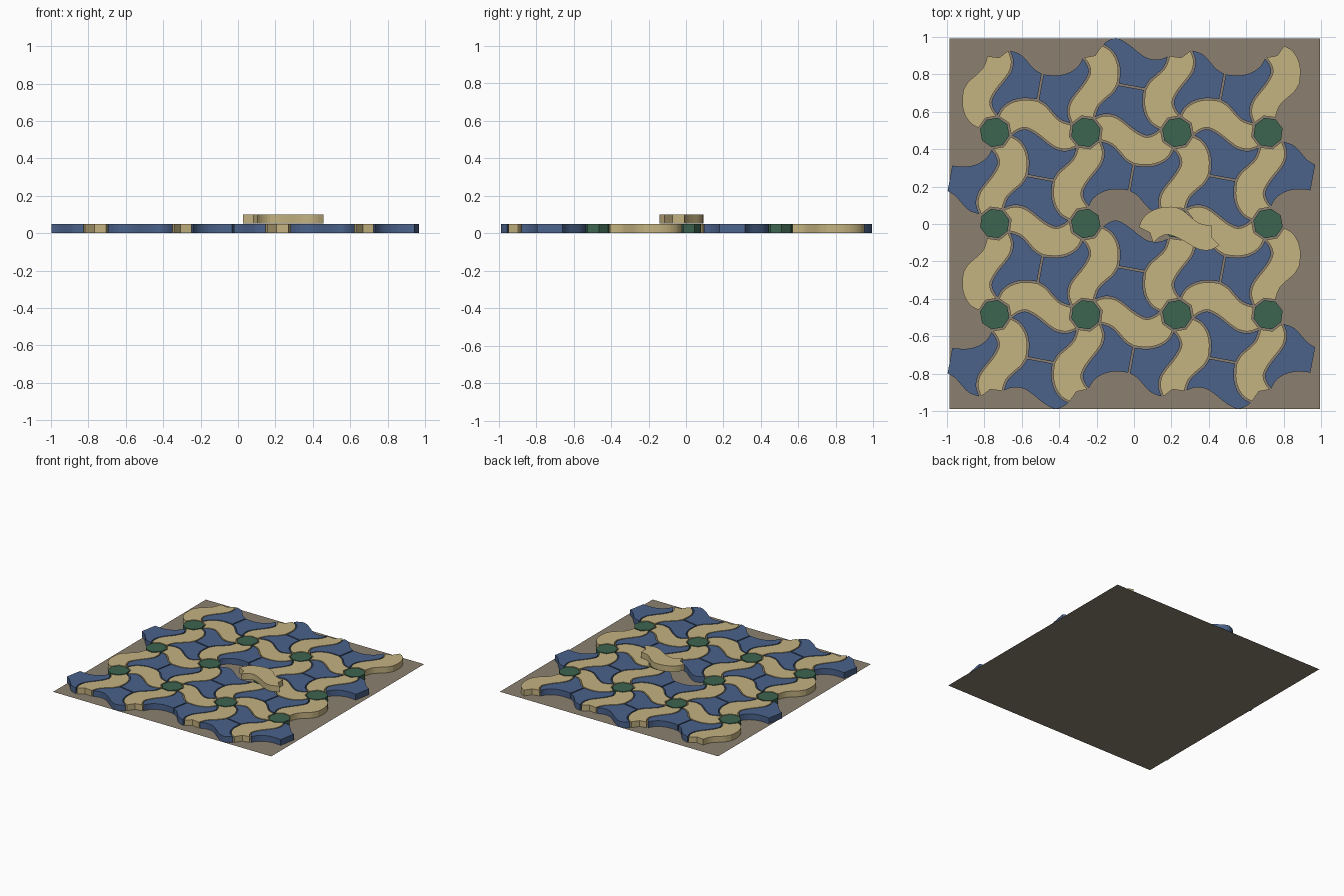
import bpy, bmesh, math
from mathutils import Vector, Matrix

if "Cube" in bpy.data.objects:
    bpy.data.objects.remove(bpy.data.objects["Cube"])

PITCH = 0.4873              # distance between octagon centres
S = PITCH / 91              # profile unit
X0, Y0 = -0.745, -0.972     # lower left grid node
GAP = 0.005                 # half of the joint between tiles
THICK = 0.05


def material(name, rgb):
    m = bpy.data.materials.new(name)
    m.diffuse_color = (*rgb, 1)
    m.use_nodes = True
    m.node_tree.nodes["Principled BSDF"].inputs["Base Color"].default_value = m.diffuse_color
    return m


TAN = material("sand_tan", (0.55, 0.445, 0.216))
BLUE = material("slate_blue", (0.069, 0.122, 0.255))
GREEN = material("deep_green", (0.045, 0.127, 0.08))
BROWN = material("bed_brown", (0.26, 0.216, 0.162))


def smooth_curve(points, steps=3):
    """Catmull-Rom curve through the points."""
    p = [Vector(q) for q in points]
    p = [2 * p[0] - p[1]] + p + [2 * p[-1] - p[-2]]
    out = []
    for a, b, c, d in zip(p, p[1:], p[2:], p[3:]):
        for n in range(steps):
            t = n / steps
            out.append(0.5 * (2 * b + (c - a) * t + (2 * a - 5 * b + 4 * c - d) * t * t
                              + (3 * b - a - 3 * c + d) * t ** 3))
    return out + [p[-2]]


def inset(poly, g):
    """Shrink a counter-clockwise outline by g."""
    out = []
    for n, p in enumerate(poly):
        d1 = (p - poly[n - 1]).normalized()
        d2 = (poly[(n + 1) % len(poly)] - p).normalized()
        n1, n2 = Vector((-d1.y, d1.x)), Vector((-d2.y, d2.x))
        out.append(p + (n1 + n2) * g / max(1 + n1.dot(n2), 0.35))
    return out


def tile_mesh(name, poly, mat):
    """Extruded tile from an outline in profile units."""
    pts = inset([Vector(p) * S for p in poly], GAP)
    bm = bmesh.new()
    face = bm.faces.new([bm.verts.new((p.x, p.y, 0.002)) for p in pts])
    top = bmesh.ops.extrude_face_region(bm, geom=[face])["geom"]
    for v in top:
        if isinstance(v, bmesh.types.BMVert):
            v.co.z = THICK
    bmesh.ops.recalc_face_normals(bm, faces=bm.faces)
    me = bpy.data.meshes.new(name)
    bm.to_mesh(me)
    bm.free()
    me.materials.append(mat)
    return me


def place(name, me, x, y, angle=0, z=0):
    ob = bpy.data.objects.new(name, me)
    bpy.context.collection.objects.link(ob)
    ob.matrix_world = Matrix.Translation((x, y, z)) @ Matrix.Rotation(angle, 4, 'Z')
    return ob


def node(i, k):
    return X0 + PITCH * i, Y0 + PITCH * k


def is_hub(i, k):
    return (i + k) % 2 == 1


def ring(cx, r, deg):
    a = math.radians(deg)
    return Vector((cx + r * math.cos(a), r * math.sin(a)))


# Edge profiles of the wavy tile, running from one octagon at (0,0) to the next at (91,0)
upper_a = smooth_curve([(3.3, 15.7), (8, 24), (16, 30), (26, 33), (36, 33), (43, 32)])
upper_b = smooth_curve([(43, 32), (51, 27), (58, 19), (64, 13), (70, 10), (77.2, 8)])
lower = smooth_curve([(15.7, -3.3), (22, 1.5), (30, 4), (38, 1), (46, -4.5), (54, -11),
                      (62, -16), (72, -17.5), (83, -13.9)])
upper = upper_a + upper_b[1:]

# Wavy tile, its ends notched to fit the octagons
wave_poly = lower + [ring(91, 16, 195)] + upper[::-1] + [ring(0, 16, 33)]
wave = tile_mesh("wave_tile", wave_poly, TAN)

# Half of a cell: lower edge, joint, upper edge, left edge
half_poly = (upper_a + [Vector((91 - p.x, 91 - p.y)) for p in upper_b]
             + [Vector((-p.y, p.x)) for p in lower[::-1]][1:-1])
half = tile_mesh("filler_tile", half_poly, BLUE)

# Octagons, turned one way or the other
octs = [tile_mesh("octagon_tile", [ring(0, 16, s + 45 * n) for n in range(8)], GREEN)
        for s in (15, -12)]

# Ground bed
bm = bmesh.new()
bmesh.ops.create_grid(bm, x_segments=1, y_segments=1, size=0.991)
bed = bpy.data.meshes.new("ground_bed")
bm.to_mesh(bed)
bm.free()
bed.materials.append(BROWN)
place("ground_bed", bed, 0.004, 0.002)

# Octagon tiles
for i in range(4):
    for k in range(1, 4):
        place("octagon_tile", octs[is_hub(i, k)], *node(i, k))

# Wavy tiles along the grid edges, one lifted out of its slot
edges = [((i, k), (i + 1, k), 0) for i in range(3) for k in range(1, 4)]
edges += [((i, k), (i, k + 1), 1) for i in range(4) for k in range(4)]
for a, b, turn in edges:
    if (a, b) == ((1, 2), (2, 2)):
        place("lifted_wave_tile", wave, 0.0155, -0.106, math.radians(8.3), THICK)
    elif is_hub(*a):
        place("wave_tile", wave, *node(*a), turn * math.pi / 2)
    else:
        place("wave_tile", wave, *node(*b), (turn + 2) * math.pi / 2)

# Filler tiles, two per cell, with single halves jutting out at the sides
for k in range(4):
    for i in range(-1, 4):
        hub = is_hub(i, k)
        if i in (-1, 3) and not hub:
            continue
        near, far = ((i, k), (i + 1, k + 1)) if hub else ((i + 1, k), (i, k + 1))
        turn = 0 if hub else math.pi / 2
        if i != -1:
            place("filler_tile", half, *node(*near), turn)
        if i != 3:
            place("filler_tile", half, *node(*far), turn + math.pi)
